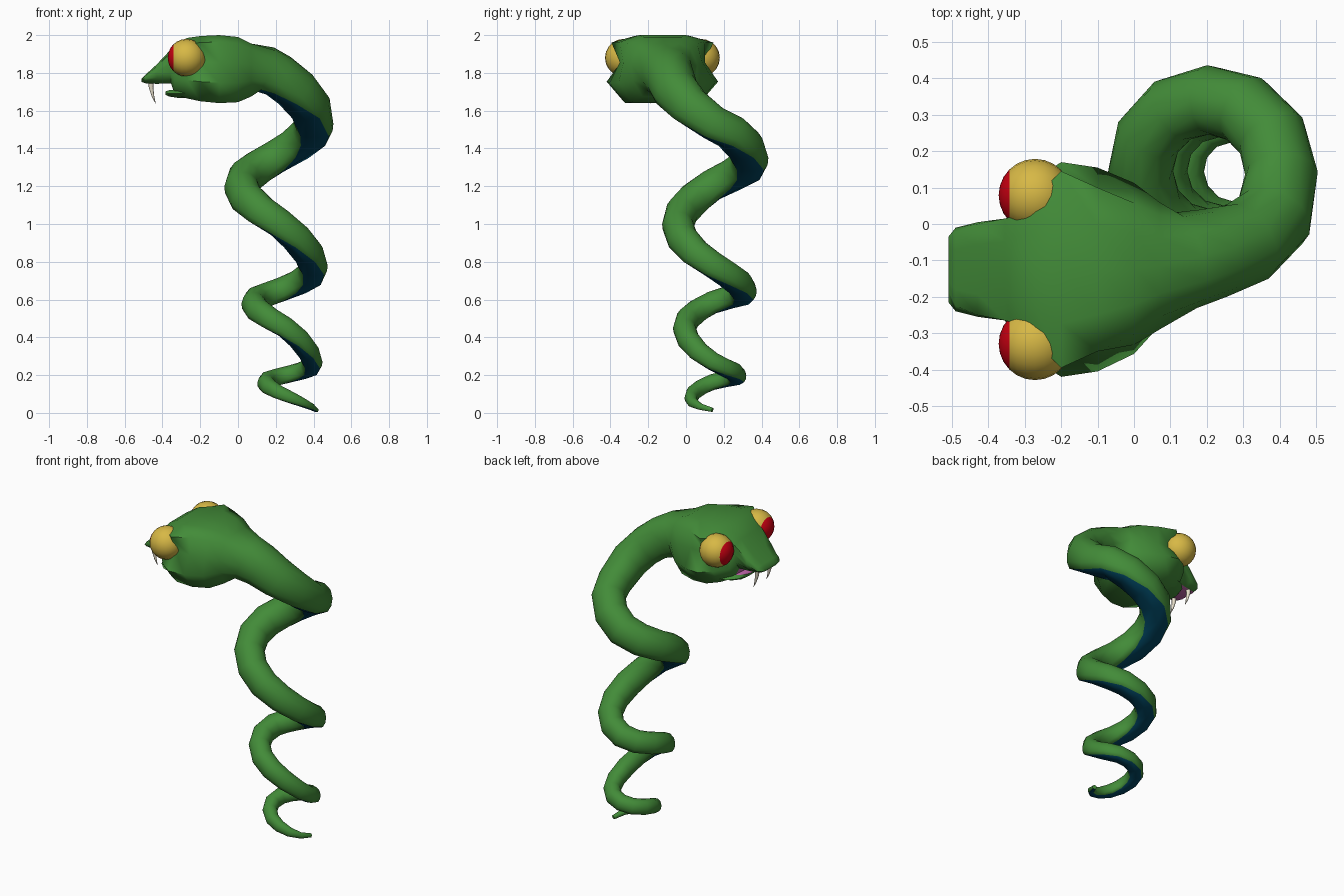
import bpy, bmesh, math
from mathutils import Vector, Matrix

if "Cube" in bpy.data.objects:
    bpy.data.objects.remove(bpy.data.objects["Cube"])

def mat(name, rgb):
    m = bpy.data.materials.new(name)
    m.diffuse_color = (*rgb, 1)
    m.use_nodes = True
    m.node_tree.nodes["Principled BSDF"].inputs["Base Color"].default_value = m.diffuse_color
    return m

GREEN = mat("skin_green", (0.055, 0.26, 0.04))
BLUE = mat("belly_blue", (0.0, 0.055, 0.11))
YELLOW = mat("eye_yellow", (0.68, 0.48, 0.06))
RED = mat("iris_red", (0.6, 0.0, 0.006))
PINK = mat("mouth_pink", (0.5, 0.12, 0.38))
IVORY = mat("fang_ivory", (0.8, 0.74, 0.6))

def finish(name, bm, mats, angle=50):
    bmesh.ops.recalc_face_normals(bm, faces=bm.faces[:])
    me = bpy.data.meshes.new(name)
    bm.to_mesh(me)
    bm.free()
    for m in mats:
        me.materials.append(m)
    ob = bpy.data.objects.new(name, me)
    bpy.context.collection.objects.link(ob)
    bpy.ops.object.select_all(action='DESELECT')
    ob.select_set(True)
    bpy.context.view_layer.objects.active = ob
    bpy.ops.object.shade_smooth_by_angle(angle=math.radians(angle))
    return ob

def loft(name, rings, mats, rule=lambda i, j: 0, angle=50):
    """Skin a list of equal rings; rule(ring, side) gives the material."""
    bm = bmesh.new()
    vs = [[bm.verts.new(p) for p in r] for r in rings]
    n = len(rings[0])
    for i in range(len(vs) - 1):
        for j in range(n):
            k = (j + 1) % n
            f = bm.faces.new((vs[i][j], vs[i][k], vs[i + 1][k], vs[i + 1][j]))
            f.material_index = rule(i, j)
    bm.faces.new(vs[0])
    bm.faces.new(vs[-1][::-1])
    return finish(name, bm, mats, angle)

def mirrored(half):
    """Close a half profile, running top to bottom, on its other side."""
    return half + [(-u, v) for u, v in half[-2:0:-1]]

def spline(vals, s):
    i = min(int(s), len(vals) - 2)
    f = s - i
    a, b, c, d = (vals[max(0, min(len(vals) - 1, k))] for k in range(i - 1, i + 3))
    return b + .5 * f * (c - a + f * (2*a - 5*b + 4*c - d + f * (3*(b - c) + d - a)))

# Coil: clockwise widening helix, heights and radii per quarter turn
HEIGHT = [.015, .08, .16, .2, .27, .45, .58, .65, .78, 1.0, 1.2, 1.35, 1.53]
RADIUS = [.012, .034, .045, .048, .052, .06, .064, .068, .075, .083, .09, .095, .1]
path = []
for k in range(37):
    q = k / 3
    t = q / 4
    a = 2 * math.pi * t
    R = .105 + .035 * t + .025 * max(0, 1 - 4 * t)
    path.append((Vector((.285 - .03*t + R * math.cos(a), .14 - R * math.sin(a),
                         spline(HEIGHT, q))), spline(RADIUS, q)))
# Neck
path += [(Vector((.385, .02, 1.625)), .108), (Vector((.31, -.05, 1.71)), .117),
         (Vector((.22, -.08, 1.775)), .125), (Vector((.14, -.1, 1.81)), .135)]

SECTION = mirrored([(0, 1), (.5, .87), (.87, .5), (1, 0), (.95, -.45), (.75, -.8), (0, -.87)])
rings = []
for i, (p, r) in enumerate(path):
    tan = (path[min(i + 1, len(path) - 1)][0] - path[max(i - 1, 0)][0]).normalized()
    side = tan.cross(Vector((0, 0, 1))).normalized()
    up = side.cross(tan)
    rings.append([p + side * u * r + up * v * r for u, v in SECTION])
neck_end = len(rings) - 1

# Head: x, centre y, top, bottom, brow / middle / jaw half widths
HEAD = [(.07, -.115, 1.955, 1.675, .14, .175, .165),
        (0, -.122, 1.99, 1.645, .18, .21, .235),
        (-.1, -.125, 2.0, 1.64, .225, .225, .28),
        (-.2, -.125, 1.995, 1.65, .27, .22, .295),
        (-.27, -.125, 1.985, 1.665, .2, .16, .25),
        (-.335, -.125, 1.945, 1.685, .145, .14, .17),
        (-.355, -.125, 1.925, 1.745, .14, .14, .135),
        (-.43, -.125, 1.845, 1.742, .125, .13, .12),
        (-.49, -.125, 1.79, 1.745, .1, .115, .1),
        (-.51, -.125, 1.77, 1.752, .06, .09, .07)]

def head_ring(x, cy, zt, zb, wt, wm, wl):
    h = zt - zb
    half = [(0, zt), (.55 * wt, zt), (wt, zt - .1 * h), (wm, zb + .6 * h),
            (wl, zb + .3 * h), (.7 * wl, zb), (0, zb)]
    # facing -x, the right-hand side is +y
    return [Vector((x, cy + u, z)) for u, z in mirrored(half)]

rings += [head_ring(*h) for h in HEAD]
mouth = neck_end + 6

def body_colour(i, j):
    if j in (5, 6):
        if i < neck_end:
            return 1
        if i >= mouth:
            return 2
    return 0

loft("snake_body", rings, [GREEN, BLUE, PINK], body_colour, 60)

# Lower jaw with pink mouth floor
JAW = [(-.24, 1.715, 1.665, .2), (-.32, 1.712, 1.668, .17),
       (-.365, 1.708, 1.675, .125), (-.385, 1.702, 1.685, .07)]
jaw = []
for x, zt, zb, w in JAW:
    half = [(0, zt - .008), (.8 * w, zt), (w, (zt + zb) / 2), (.7 * w, zb), (0, zb)]
    jaw.append([Vector((x, -.125 + u, z)) for u, z in mirrored(half)])
loft("lower_jaw", jaw, [GREEN, PINK], lambda i, j: 1 if j in (0, 7) else 0)

for s, label in ((1, "left"), (-1, "right")):
    # Eye: ball with its pole forward and a red front cap
    bm = bmesh.new()
    bmesh.ops.create_uvsphere(bm, u_segments=20, v_segments=12, radius=.1,
                              matrix=Matrix.Rotation(math.pi / 2, 4, 'Y'))
    for f in bm.faces:
        f.material_index = 1 if f.calc_center_median().x < -.07 else 0
    bmesh.ops.translate(bm, verts=bm.verts[:], vec=(-.272, -.125 + s * .204, 1.88))
    finish(label + "_eye", bm, [YELLOW, RED])
    # Fang: slightly hooked spike
    fang = [[Vector((x + r * math.cos(a), -.125 + s * .065 + r * math.sin(a), z))
             for a in (k * math.pi / 4 for k in range(8))]
            for x, z, r in ((-.462, 1.765, .015), (-.46, 1.72, .012),
                            (-.45, 1.675, .007), (-.436, 1.638, .001))]
    loft(label + "_fang", fang, [IVORY])
